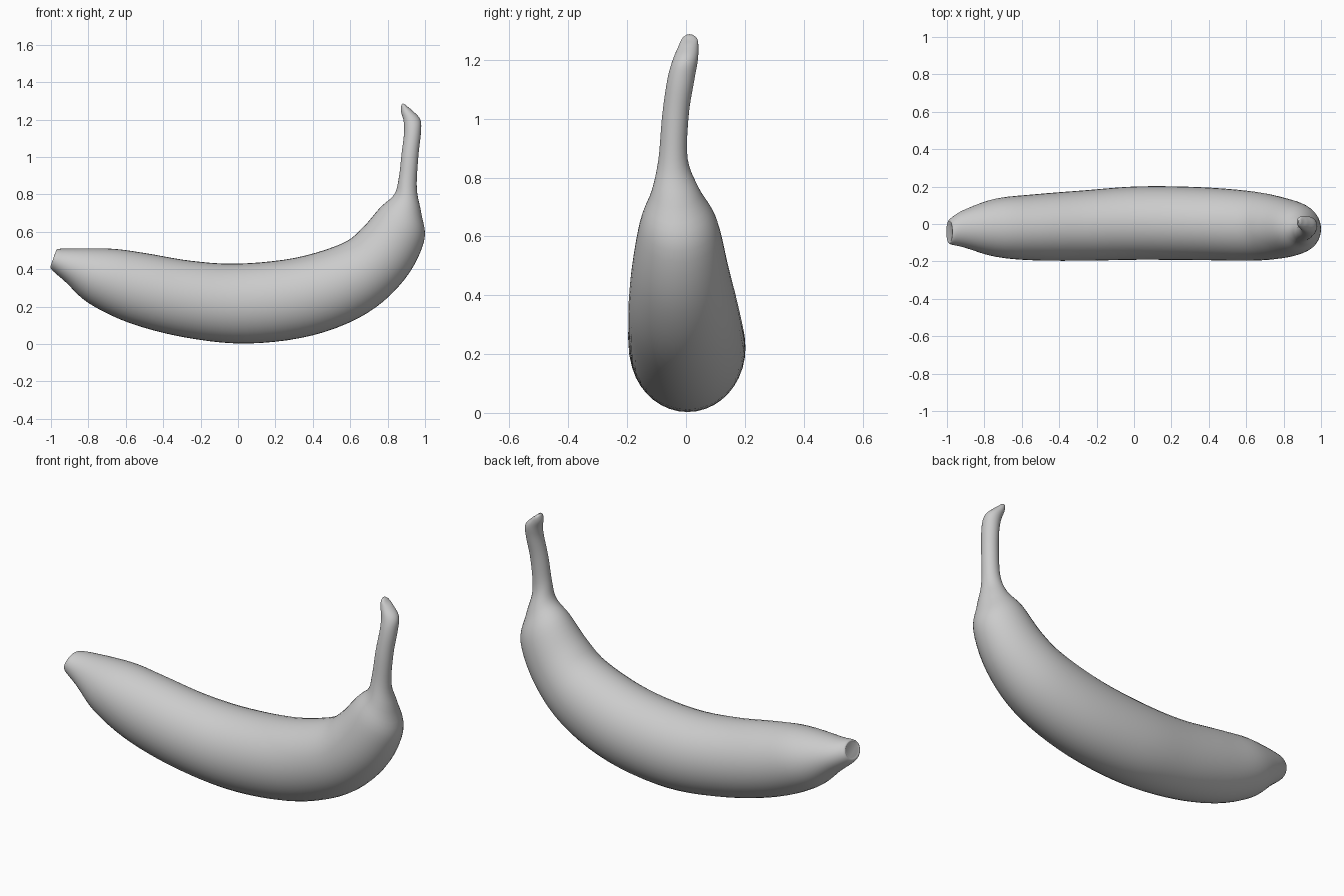
import bpy
import bmesh
import math
from mathutils import Vector

cube = bpy.data.objects.get("Cube")
if cube:
    bpy.data.objects.remove(cube, do_unlink=True)

SIDES = 40
STEPS = 5

# Cross-sections: inner edge x, z; outer edge x, z; middle y; half width
sections = [
    (-.97, .495, -.998, .425, -.04, .05),
    (-.965, .508, -.998, .40, -.04, .068),
    (-.90, .51, -.92, .33, -.025, .10),
    (-.68, .51, -.80, .22, -.02, .155),
    (-.50, .487, -.58, .113, -.018, .176),
    (-.25, .445, -.28, .035, -.008, .188),
    (0, .43, .05, .003, .005, .196),
    (.30, .46, .40, .047, .002, .195),
    (.55, .535, .69, .165, -.01, .186),
    (.66, .615, .89, .345, -.02, .165),
    (.76, .73, .995, .55, -.025, .132),
    (.835, .80, .98, .70, -.035, .082),
    (.86, .89, .956, .83, -.044, .05),
    (.875, 1.02, .964, 1.0, -.036, .045),
    (.888, 1.13, .978, 1.13, -.018, .046),
    (.885, 1.195, .975, 1.20, -.003, .043),
    (.871, 1.245, .935, 1.246, .008, .034),
    (.873, 1.275, .908, 1.268, .012, .026),
    (.880, 1.287, .895, 1.28, .012, .012),
]


def spline(a, b, c, d, t):
    """Smooth blend from b to c."""
    return tuple(
        q + .5 * t * (r - p + t * (2 * p - 5 * q + 4 * r - s + t * (3 * (q - r) + s - p)))
        for p, q, r, s in zip(a, b, c, d))


def smooth_sections(rows):
    last = len(rows) - 1
    for i in range(last):
        for k in range(STEPS):
            yield spline(rows[max(i - 1, 0)], rows[i], rows[i + 1],
                         rows[min(i + 2, last)], k / STEPS)
    yield rows[last]


def add_ring(bm, section):
    ix, iz, ox, oz, y, width = section
    inner, outer = Vector((ix, y, iz)), Vector((ox, y, oz))
    centre, arm = (inner + outer) / 2, (inner - outer) / 2
    side = Vector((0, width, 0))
    ring = []
    for k in range(SIDES):
        a = math.tau * k / SIDES
        ring.append(bm.verts.new(centre + arm * math.cos(a) + side * math.sin(a)))
    return ring


# Fruit and stem as one continuous loft
bm = bmesh.new()
rings = [add_ring(bm, s) for s in smooth_sections(sections)]
for low, high in zip(rings, rings[1:]):
    for k in range(SIDES):
        n = (k + 1) % SIDES
        bm.faces.new((low[k], low[n], high[n], high[k]))
bm.faces.new(rings[0])
bm.faces.new(rings[-1])
bmesh.ops.recalc_face_normals(bm, faces=bm.faces)

mesh = bpy.data.meshes.new("banana")
bm.to_mesh(mesh)
bm.free()
banana = bpy.data.objects.new("banana", mesh)
bpy.context.collection.objects.link(banana)

bpy.ops.object.select_all(action='DESELECT')
banana.select_set(True)
bpy.context.view_layer.objects.active = banana
bpy.ops.object.shade_smooth_by_angle(angle=math.radians(60))
